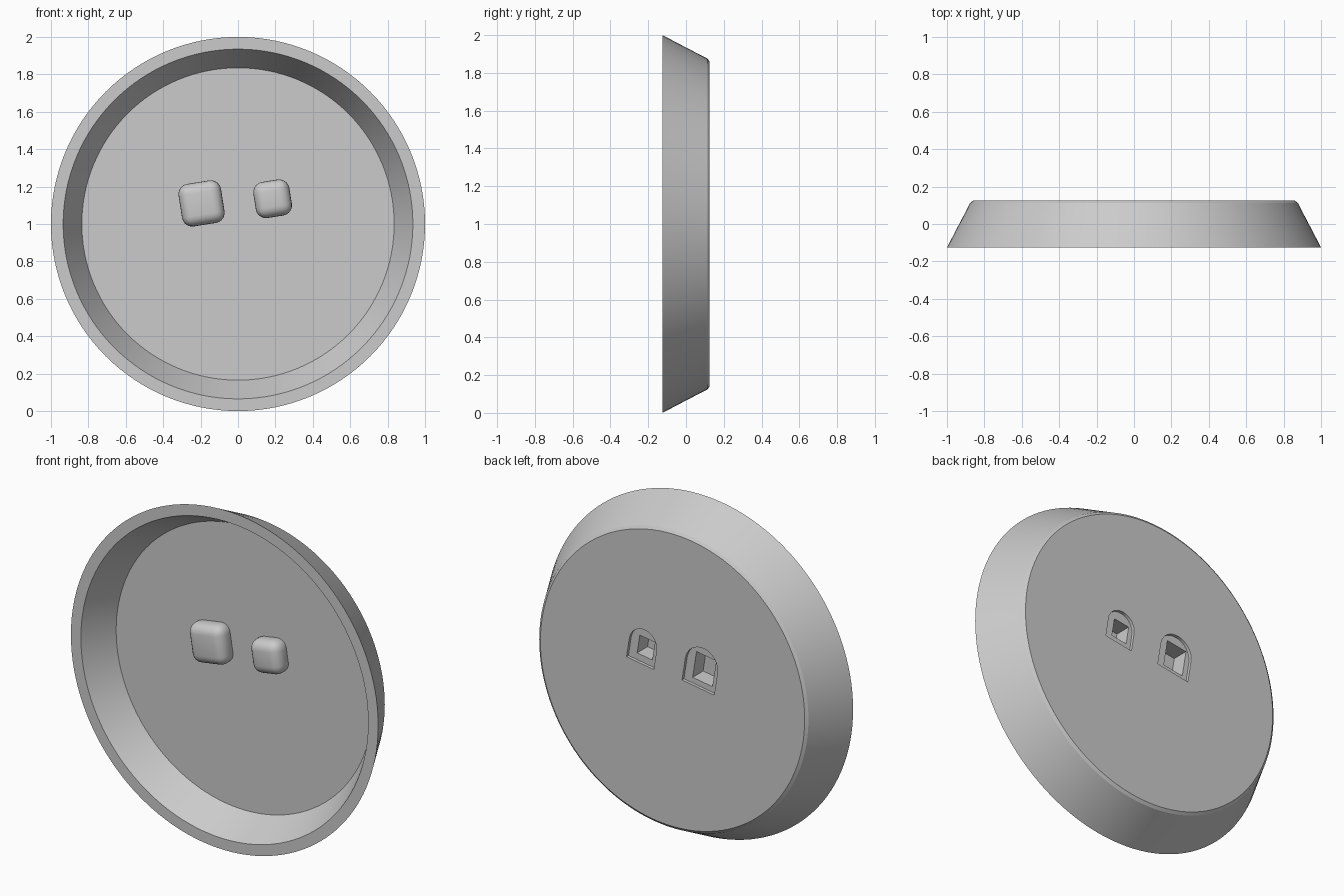
import bpy, bmesh, math
from mathutils import Matrix

cube = bpy.data.objects.get("Cube")
if cube:
    bpy.data.objects.remove(cube, do_unlink=True)

grey = bpy.data.materials.new("plain_grey")
grey.use_nodes = True
colour = (0.6, 0.6, 0.6, 1)
grey.diffuse_color = colour
grey.node_tree.nodes["Principled BSDF"].inputs["Base Color"].default_value = colour

TILT = Matrix.Rotation(math.radians(-9), 4, "Y")


def make_object(name, bm):
    bmesh.ops.recalc_face_normals(bm, faces=bm.faces)
    mesh = bpy.data.meshes.new(name)
    bm.to_mesh(mesh)
    bm.free()
    mesh.materials.append(grey)
    obj = bpy.data.objects.new(name, mesh)
    bpy.context.collection.objects.link(obj)
    return obj


def lathe(name, profile, sides):
    """Closed profile of (radius, y) turned around the y axis."""
    bm = bmesh.new()
    verts = [bm.verts.new((r, y, 0)) for r, y in profile]
    edges = [bm.edges.new(pair) for pair in zip(verts, verts[1:])]
    bmesh.ops.spin(bm, geom=verts + edges, cent=(0, 0, 0), axis=(0, 1, 0),
                   angle=math.tau, steps=sides, use_merge=True)
    bmesh.ops.remove_doubles(bm, verts=bm.verts, dist=0.0001)
    # flat round caps for the floor and the back
    bmesh.ops.holes_fill(bm, edges=[e for e in bm.edges if e.is_boundary], sides=0)
    bmesh.ops.translate(bm, verts=bm.verts, vec=(0, 0, 1))
    return make_object(name, bm)


def block(name, x, z, width, height, y0, y1, bevel=0):
    """Tilted box between two depths, with optional rounded edges."""
    bm = bmesh.new()
    bmesh.ops.create_cube(bm, size=1)
    bmesh.ops.scale(bm, vec=(width, y1 - y0, height), verts=bm.verts)
    if bevel:
        bmesh.ops.bevel(bm, geom=bm.edges[:], offset=bevel, segments=5,
                        profile=0.5, affect="EDGES")
    place = Matrix.Translation((x, (y0 + y1) / 2, z)) @ TILT
    bmesh.ops.transform(bm, matrix=place, verts=bm.verts)
    return make_object(name, bm)


def arch(name, x, z, width, height, y0, y1):
    """Tilted prism with a flat foot and a round top."""
    bm = bmesh.new()
    r = width / 2
    steps = 16
    points = [(-r, -height / 2), (r, -height / 2)]
    for i in range(steps + 1):
        a = math.pi * i / steps
        points.append((r * math.cos(a), height / 2 - r + r * math.sin(a)))
    face = bm.faces.new([bm.verts.new((px, y0, pz)) for px, pz in points])
    out = bmesh.ops.extrude_face_region(bm, geom=[face])["geom"]
    moved = [g for g in out if isinstance(g, bmesh.types.BMVert)]
    bmesh.ops.translate(bm, verts=moved, vec=(0, y1 - y0, 0))
    bmesh.ops.transform(bm, matrix=Matrix.Translation((x, 0, z)) @ TILT, verts=bm.verts)
    return make_object(name, bm)


def combine(target, other, operation):
    mod = target.modifiers.new(other.name, "BOOLEAN")
    mod.operation = operation
    mod.solver = "EXACT"
    mod.object = other
    bpy.context.view_layer.objects.active = target
    bpy.ops.object.modifier_apply(modifier=mod.name)
    bpy.data.objects.remove(other, do_unlink=True)


# Flared round dish with a flat rim and a softened back edge
dish = lathe("dish", [(0.835, 0.06), (0.935, -0.125), (1, -0.125),
                      (0.885, 0.095), (0.876, 0.113), (0.86, 0.125)], 128)

# Knobs on the floor, each with an arched recess and a square pit behind
for side, x, z, size, pit_w, pit_h in (("right", -0.195, 1.11, 0.23, 0.13, 0.16),
                                       ("left", 0.185, 1.135, 0.195, 0.1, 0.11)):
    knob = block(side + "_knob", x, z, size, size, -0.03, 0.1, 0.055)
    combine(dish, knob, "UNION")
    recess = arch(side + "_recess", x + 0.01, z + 0.01, size * 0.92, size * 1.05, 0.107, 0.2)
    combine(dish, recess, "DIFFERENCE")
    pit = block(side + "_pit", x, z, pit_w, pit_h, 0.01, 0.2)
    combine(dish, pit, "DIFFERENCE")

bpy.ops.object.select_all(action="DESELECT")
dish.select_set(True)
bpy.context.view_layer.objects.active = dish
bpy.ops.object.shade_smooth_by_angle(angle=math.radians(25))
